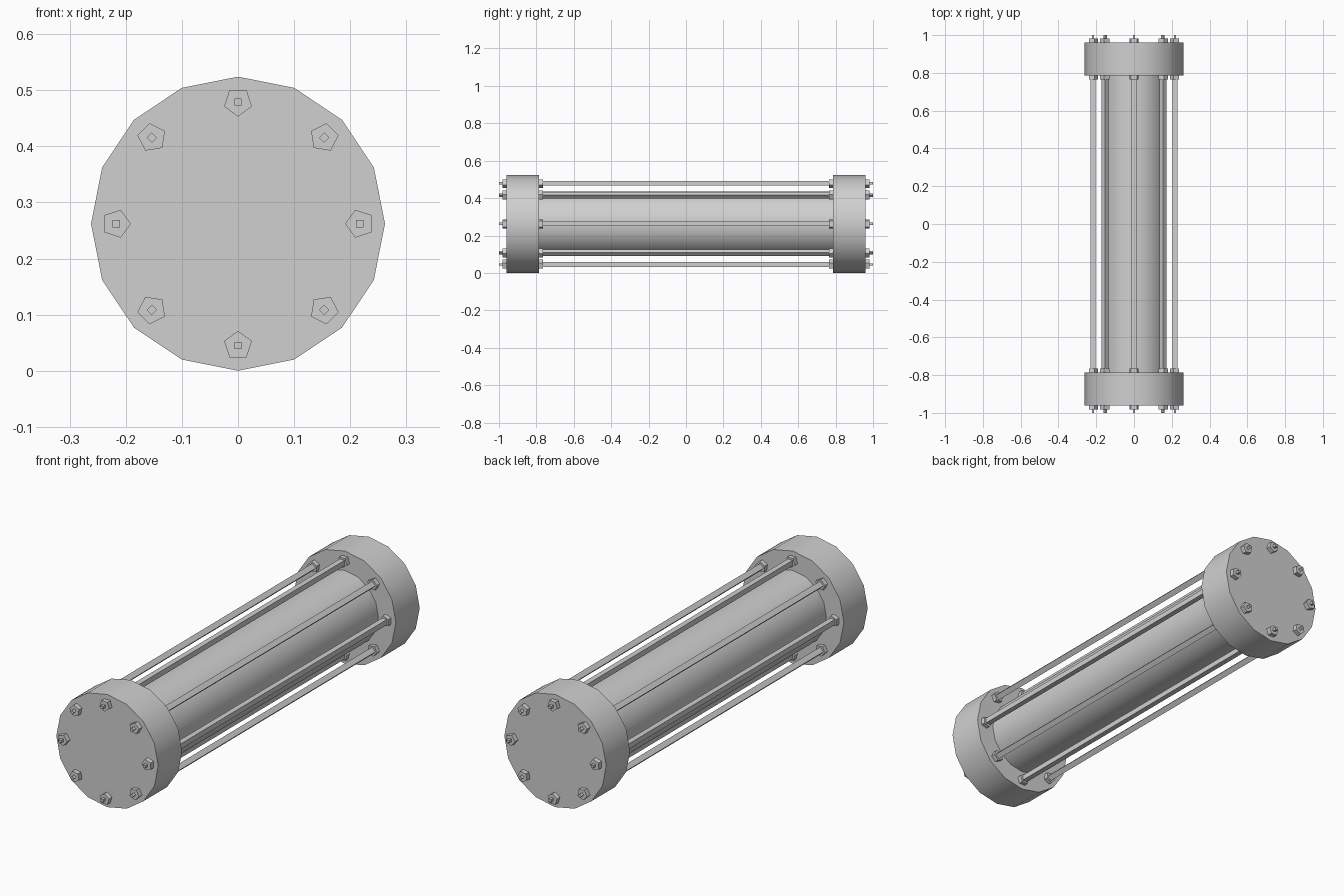
import bpy
import bmesh
from math import sin, cos, pi, radians, sqrt

default = bpy.data.objects.get("Cube")
if default:
    bpy.data.objects.remove(default, do_unlink=True)

AXIS_Z = 0.262        # height of the cylinder axis
BOLT_CIRCLE = 0.217   # distance of the tie rods from the axis
ROD_COUNT = 8

grey = bpy.data.materials.new("plain_grey")
grey.use_nodes = True
colour = (0.63, 0.63, 0.63, 1)
grey.diffuse_color = colour
grey.node_tree.nodes["Principled BSDF"].inputs["Base Color"].default_value = colour


def prism(name, sides, radius, y0, y1, x=0, z=AXIS_Z, turn=0, smooth=False):
    """Closed prism along y; its first corner points at angle turn in the xz plane."""
    bm = bmesh.new()
    rings = []
    for y in (y0, y1):
        angles = [turn + 2 * pi * i / sides for i in range(sides)]
        rings.append([bm.verts.new((x + radius * cos(a), y, z + radius * sin(a)))
                      for a in angles])
    near, far = rings
    bm.faces.new(near)
    bm.faces.new(far)
    for i in range(sides):
        j = (i + 1) % sides
        bm.faces.new((near[i], near[j], far[j], far[i]))
    bmesh.ops.recalc_face_normals(bm, faces=bm.faces)
    mesh = bpy.data.meshes.new(name)
    bm.to_mesh(mesh)
    bm.free()
    mesh.materials.append(grey)
    obj = bpy.data.objects.new(name, mesh)
    bpy.context.collection.objects.link(obj)
    if smooth:
        bpy.ops.object.select_all(action='DESELECT')
        obj.select_set(True)
        bpy.context.view_layer.objects.active = obj
        bpy.ops.object.shade_smooth_by_angle(angle=radians(30))
    return obj


# Central tube and the two end caps
prism("tube", 16, 0.172, -0.79, 0.79, smooth=True)
for side, s in (("front", -1), ("back", 1)):
    prism(side + "_cap", 16, 0.262, s * 0.785, s * 0.96, smooth=True)

# Tie rods with thin end studs and five-sided nuts on both sides of each cap
for k in range(ROD_COUNT):
    a = 2 * pi * k / ROD_COUNT
    place = dict(x=BOLT_CIRCLE * cos(a), z=AXIS_Z + BOLT_CIRCLE * sin(a))
    square = a + pi / 4
    prism(f"tie_rod_{k}", 4, 0.0125 * sqrt(2), -0.79, 0.79, turn=square, **place)
    for side, s in (("front", -1), ("back", 1)):
        prism(f"{side}_stud_{k}", 4, 0.0065 * sqrt(2), s * 0.95, s, turn=square, **place)
        prism(f"{side}_outer_nut_{k}", 5, 0.026, s * 0.955, s * 0.982,
              turn=a + pi, **place)
        prism(f"{side}_inner_nut_{k}", 5, 0.026, s * 0.765, s * 0.79,
              turn=a + pi, **place)
